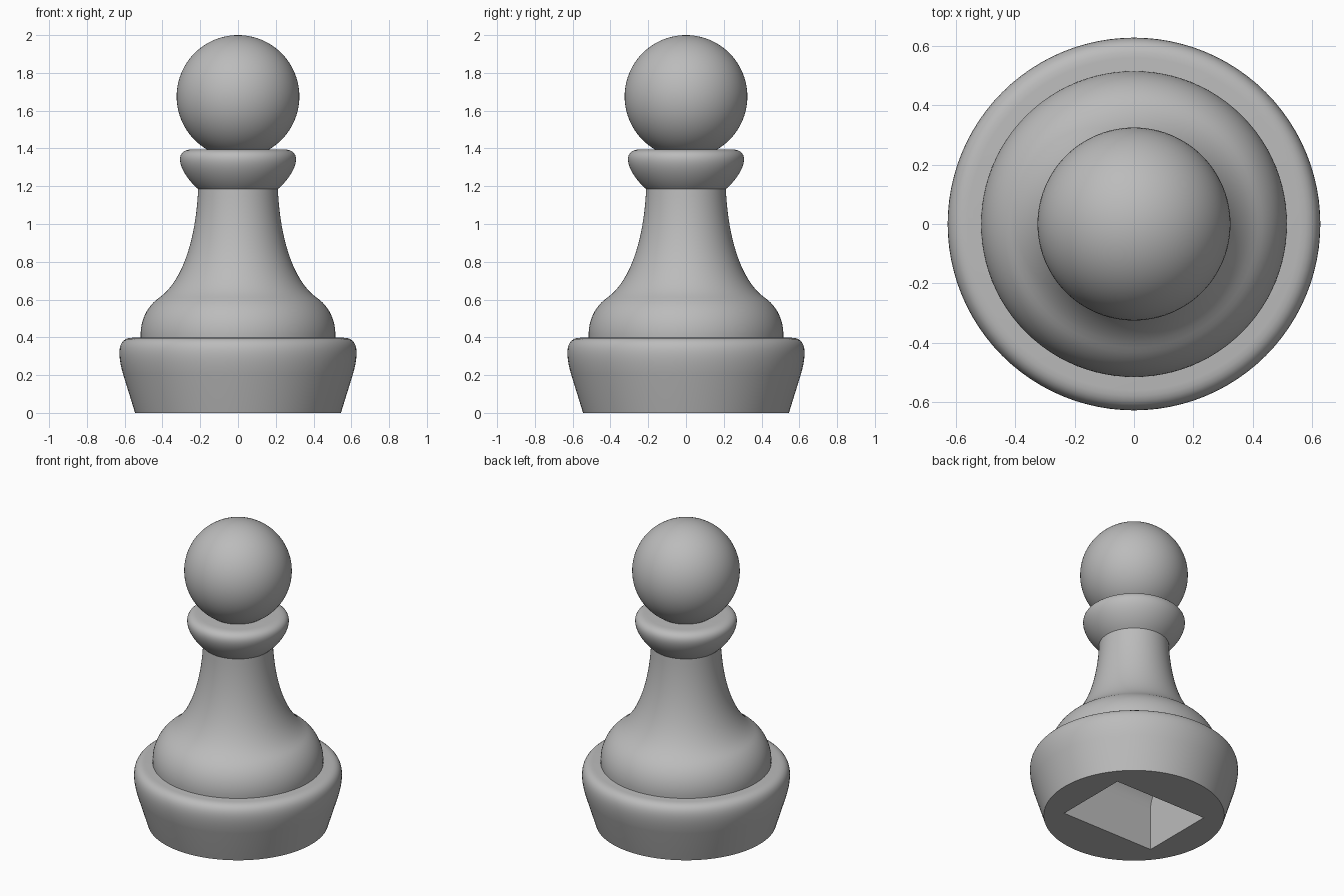
import bpy, bmesh, math
from mathutils import Vector
from mathutils.geometry import interpolate_bezier

old = bpy.data.objects.get("Cube")
if old:
    bpy.data.objects.remove(old, do_unlink=True)

grey = bpy.data.materials.new("plain grey")
grey.use_nodes = True
COLOUR = (0.5, 0.5, 0.5, 1)
grey.diffuse_color = COLOUR
grey.node_tree.nodes["Principled BSDF"].inputs["Base Color"].default_value = COLOUR

SIDES = 96


def make_object(name, bm):
    bmesh.ops.recalc_face_normals(bm, faces=bm.faces)
    mesh = bpy.data.meshes.new(name)
    bm.to_mesh(mesh)
    bm.free()
    mesh.materials.append(grey)
    obj = bpy.data.objects.new(name, mesh)
    bpy.context.collection.objects.link(obj)
    return obj


def curve(p0, h0, h1, p1, steps=14):
    """Bezier section of a profile, as (radius, height) points."""
    return [tuple(p) for p in interpolate_bezier(
        *[Vector(p) for p in (p0, h0, h1, p1)], steps)]


def lathe(name, profile):
    """Closed solid turned around the z axis."""
    bm = bmesh.new()
    rings = [[bm.verts.new((r * math.cos(a), r * math.sin(a), z))
              for a in (math.tau * i / SIDES for i in range(SIDES))]
             for r, z in profile]
    for low, high in zip(rings, rings[1:]):
        for i in range(SIDES):
            j = (i + 1) % SIDES
            bm.faces.new((low[i], low[j], high[j], high[i]))
    bm.faces.new(rings[0][::-1])
    bm.faces.new(rings[-1])
    return make_object(name, bm)


def smooth(obj):
    bpy.ops.object.select_all(action='DESELECT')
    obj.select_set(True)
    bpy.context.view_layer.objects.active = obj
    bpy.ops.object.shade_smooth_by_angle(angle=math.radians(30))


# Turned parts
RIM = 0.398
base = lathe("base", [(0.545, 0)] + curve((0.61, 0.21), (0.632, 0.29), (0.65, RIM), (0.56, RIM)))
body = lathe("body",
             curve((0.515, RIM), (0.52, 0.48), (0.488, 0.56), (0.417, 0.61))
             + curve((0.417, 0.61), (0.29, 0.70), (0.222, 0.93), (0.211, 1.185), 20)[1:])
collar = lathe("collar", curve((0.211, 1.185), (0.30, 1.26), (0.36, 1.395), (0.24, 1.395), 18))

# Ball head
bm = bmesh.new()
bmesh.ops.create_uvsphere(bm, u_segments=SIDES, v_segments=48, radius=0.325)
bmesh.ops.translate(bm, verts=bm.verts, vec=(0, 0, 1.675))
head = make_object("head", bm)

# Cutter for the vaulted socket under the base, running along x
HALF_X, HALF_Y, SPRING = 0.34, 0.25, 0.28
bm = bmesh.new()
arch = [(HALF_Y, -0.1)] + [(HALF_Y * math.cos(a), SPRING + 0.2 * math.sin(a))
                           for a in (math.pi * i / 24 for i in range(25))] + [(-HALF_Y, -0.1)]
end = bm.faces.new([bm.verts.new((-HALF_X, y, z)) for y, z in arch])
out = bmesh.ops.extrude_face_region(bm, geom=[end])
bmesh.ops.translate(bm, vec=(2 * HALF_X, 0, 0),
                    verts=[v for v in out["geom"] if isinstance(v, bmesh.types.BMVert)])
cutter = make_object("socket_cutter", bm)
cutter.hide_render = True

for part in (base, body):
    cut = part.modifiers.new("socket", 'BOOLEAN')
    cut.operation = 'DIFFERENCE'
    cut.solver = 'EXACT'
    cut.object = cutter
    bpy.context.view_layer.objects.active = part
    bpy.ops.object.modifier_apply(modifier=cut.name)
bpy.data.objects.remove(cutter, do_unlink=True)

for part in (base, body, collar, head):
    smooth(part)
